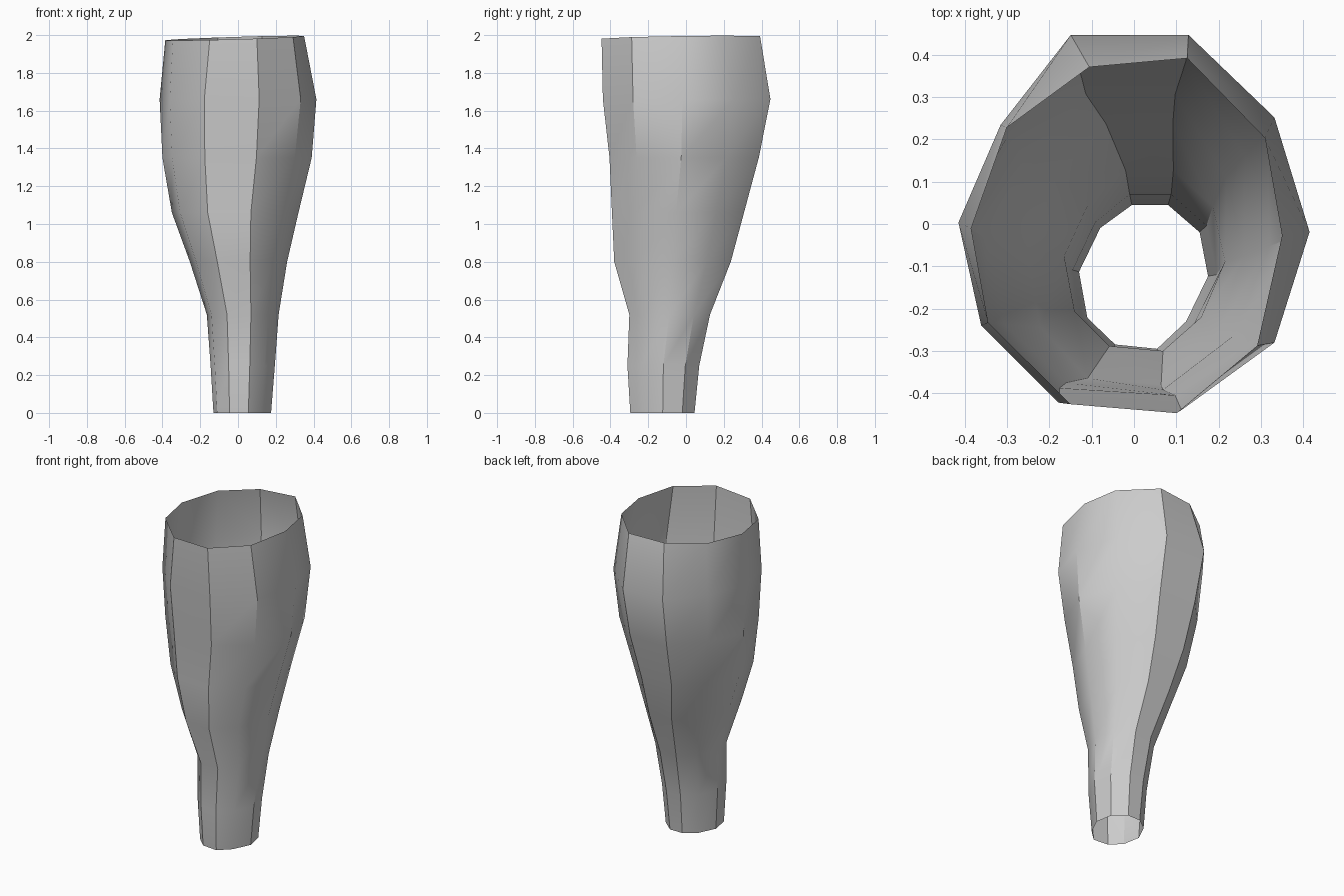
import bpy, bmesh, math

if "Cube" in bpy.data.objects:
    bpy.data.objects.remove(bpy.data.objects["Cube"])

# Normalised ten-sided cross-sections at the foot, the bulge and the rim
FOOT = [(-.18, 1), (.38, 1), (.87, .62), (1, .01), (.66, -.62),
        (.21, -1), (-.44, -.94), (-.87, -.57), (-1, .07), (-.67, .68)]
BULGE = [(-.36, 1), (.31, 1), (.8, .56), (1, -.05), (.8, -.64),
         (.27, -1), (-.43, -.96), (-.87, -.55), (-1, 0), (-.76, .52)]
RIM = [(-.24, .95), (.39, 1), (.89, .55), (1, 0), (.84, -.62),
       (.32, -1), (-.36, -.95), (-.89, -.49), (-1, .04), (-.77, .61)]

# Rings: z, x min, x max, y min, y max
RINGS = [(0.00, -.13, .175, -.295, .045),
         (0.25, -.145, .195, -.31, .07),
         (0.52, -.165, .215, -.30, .127),
         (0.80, -.255, .26, -.38, .237),
         (1.06, -.35, .32, -.392, .307),
         (1.35, -.40, .39, -.405, .385),
         (1.66, -.415, .415, -.44, .447),
         (1.985, -.385, .35, -.447, .392)]
BULGE_Z = 1.66


def section(z):
    """Blend the foot shape into the bulge shape, then use the rim shape."""
    if z > BULGE_Z:
        return RIM
    t = z / BULGE_Z
    return [(a + (c - a) * t, b + (d - b) * t)
            for (a, b), (c, d) in zip(FOOT, BULGE)]


# Open tapering sleeve: one unthickened sheet lofted through the rings
bm = bmesh.new()
loops = []
for z, x0, x1, y0, y1 in RINGS:
    cx, cy, hx, hy = (x0 + x1) / 2, (y0 + y1) / 2, (x1 - x0) / 2, (y1 - y0) / 2
    loop = []
    for u, v in section(z):
        x, y = cx + hx * u, cy + hy * v
        tilt = .03 * x + .015 * y if z > BULGE_Z else 0   # slanted rim
        loop.append(bm.verts.new((x, y, z + tilt)))
    loops.append(loop)
for low, high in zip(loops, loops[1:]):
    for i in range(10):
        j = (i + 1) % 10
        bm.faces.new((low[j], low[i], high[i], high[j]))

mesh = bpy.data.meshes.new("tapered_sleeve")
bm.to_mesh(mesh)
bm.free()
sleeve = bpy.data.objects.new("tapered_sleeve", mesh)
bpy.context.collection.objects.link(sleeve)
bpy.context.view_layer.objects.active = sleeve
sleeve.select_set(True)
bpy.ops.object.shade_smooth_by_angle(angle=math.radians(35))
